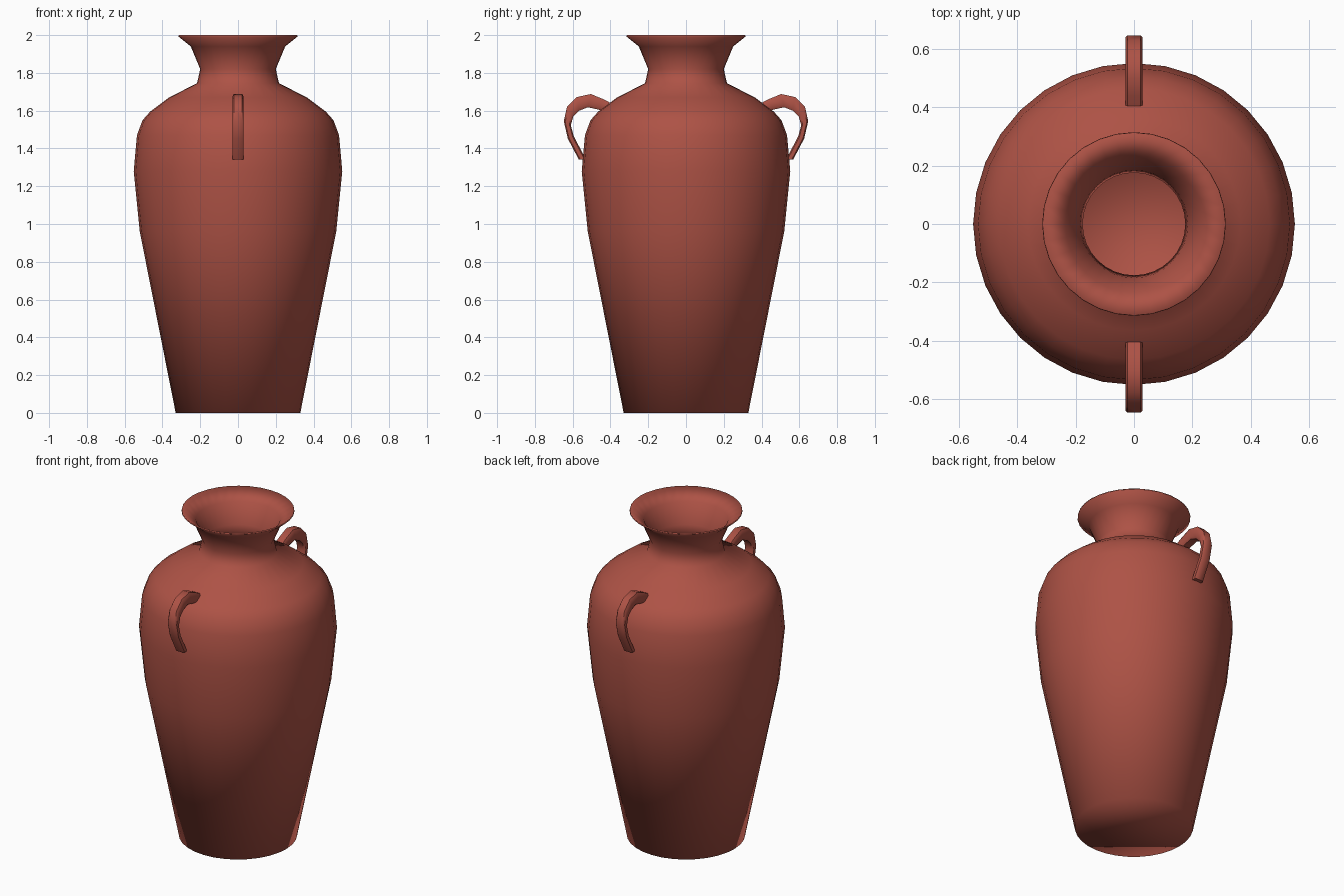
import bpy, bmesh
from math import cos, sin, tau

if "Cube" in bpy.data.objects:
    bpy.data.objects.remove(bpy.data.objects["Cube"])

clay = bpy.data.materials.new("terracotta")
clay.diffuse_color = (0.42, 0.085, 0.06, 1)
clay.use_nodes = True
clay.node_tree.nodes["Principled BSDF"].inputs["Base Color"].default_value = clay.diffuse_color


def skin(name, rings, smooth_angle=None):
    """Bridge closed rings of points, cap both ends and shade smooth."""
    bm = bmesh.new()
    loops = [[bm.verts.new(p) for p in ring] for ring in rings]
    n = len(loops[0])
    for a, b in zip(loops, loops[1:]):
        for i in range(n):
            j = (i + 1) % n
            bm.faces.new((a[i], a[j], b[j], b[i]))
    bm.faces.new(loops[0])
    bm.faces.new(loops[-1])
    bmesh.ops.recalc_face_normals(bm, faces=bm.faces)
    mesh = bpy.data.meshes.new(name)
    bm.to_mesh(mesh)
    bm.free()
    mesh.materials.append(clay)
    obj = bpy.data.objects.new(name, mesh)
    bpy.context.collection.objects.link(obj)
    bpy.ops.object.select_all(action='DESELECT')
    obj.select_set(True)
    bpy.context.view_layer.objects.active = obj
    if smooth_angle:
        bpy.ops.object.shade_smooth_by_angle(angle=smooth_angle)
    else:
        bpy.ops.object.shade_smooth()
    return obj


# Hollow body: outer wall from base to rim, then inner wall down to the floor
SIDES = 32
profile = [
    (0.33, 0), (0.52, 0.96), (0.552, 1.28), (0.535, 1.47), (0.505, 1.55),
    (0.465, 1.595), (0.365, 1.67), (0.217, 1.745), (0.20, 1.82),
    (0.25, 1.94), (0.315, 1.992), (0.313, 2.0),
    (0.235, 1.94), (0.185, 1.82), (0.176, 1.755), (0.355, 1.65),
    (0.45, 1.58), (0.515, 1.46), (0.53, 1.28), (0.50, 0.96), (0.31, 0.03),
]
skin("vase_body", [[(r * cos(tau * i / SIDES), r * sin(tau * i / SIDES), z)
                    for i in range(SIDES)] for r, z in profile])

# Handles: flat strap with slightly rounded edges, following outer and inner arcs
outer = [(0.405, 1.645), (0.44, 1.662), (0.504, 1.688), (0.578, 1.672),
         (0.63, 1.62), (0.647, 1.545), (0.626, 1.453), (0.568, 1.342)]
inner = [(0.42, 1.59), (0.46, 1.605), (0.52, 1.618), (0.565, 1.60),
         (0.597, 1.568), (0.61, 1.523), (0.594, 1.464), (0.53, 1.342)]
section = [(-0.03, 0.2), (-0.022, 0), (0.022, 0), (0.03, 0.2),
           (0.03, 0.8), (0.022, 1), (-0.022, 1), (-0.03, 0.8)]
for side, name in ((-1, "front_handle"), (1, "back_handle")):
    rings = [[(x, side * (o[0] + (i[0] - o[0]) * t), o[1] + (i[1] - o[1]) * t)
              for x, t in section] for o, i in zip(outer, inner)]
    skin(name, rings, 0.7)
